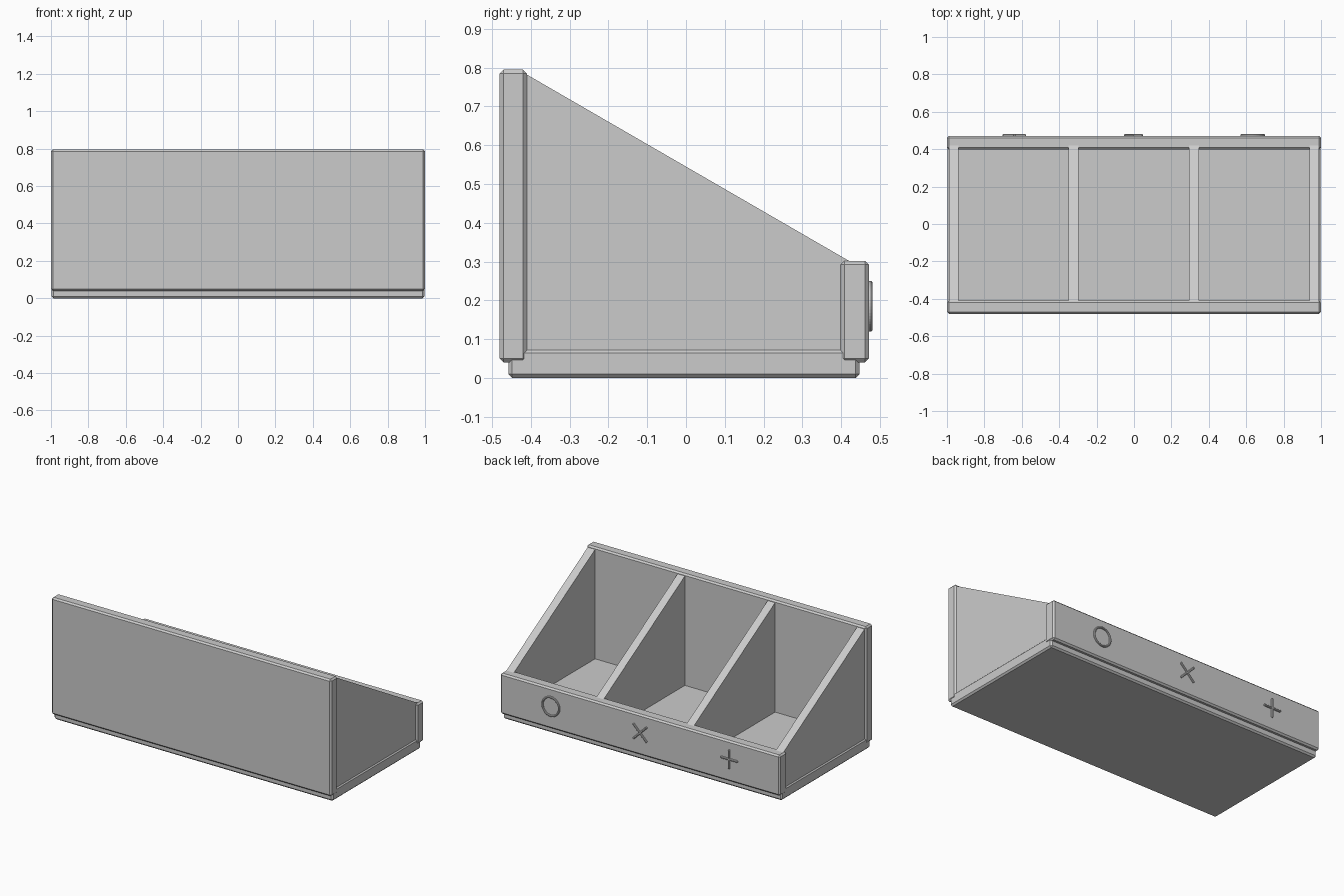
import bpy, bmesh, math
from mathutils import Matrix

if "Cube" in bpy.data.objects:
    bpy.data.objects.remove(bpy.data.objects["Cube"])

grey = bpy.data.materials.new("light_grey")
grey.diffuse_color = (0.6, 0.6, 0.6, 1)
grey.use_nodes = True
grey.node_tree.nodes["Principled BSDF"].inputs["Base Color"].default_value = grey.diffuse_color


def finish(name, bm, bevel=0.0):
    bmesh.ops.recalc_face_normals(bm, faces=bm.faces)
    mesh = bpy.data.meshes.new(name)
    bm.to_mesh(mesh)
    bm.free()
    mesh.materials.append(grey)
    obj = bpy.data.objects.new(name, mesh)
    bpy.context.collection.objects.link(obj)
    if bevel:
        mod = obj.modifiers.new("chamfer", 'BEVEL')
        mod.width = bevel
        mod.segments = 1
    return obj


def box(name, x, y, z, bevel=0.0, roll=0.0):
    """Box from (min, max) ranges, optionally rolled about the y axis."""
    bm = bmesh.new()
    bmesh.ops.create_cube(bm, size=1)
    size = [r[1] - r[0] for r in (x, y, z)]
    mid = [(r[0] + r[1]) / 2 for r in (x, y, z)]
    bm.transform(Matrix.Translation(mid) @ Matrix.Rotation(roll, 4, 'Y')
                 @ Matrix.Diagonal((*size, 1)))
    return finish(name, bm, bevel)


# Tray floor and the two long walls
box("base", (-0.997, 0.997), (-0.458, 0.447), (0.0, 0.075), 0.01)
box("tall_wall", (-1, 1), (-0.48, -0.41), (0.04, 0.795), 0.01)
box("low_wall", (-1, 1), (0.398, 0.471), (0.04, 0.302), 0.01)

# Sloped side panels and dividers share one profile
profile = [(-0.43, 0.05), (0.42, 0.05), (0.42, 0.302), (-0.41, 0.782), (-0.43, 0.782)]
panels = [("side_panel_left", -0.99, -0.937), ("divider_left", -0.35, -0.298),
          ("divider_right", 0.295, 0.347), ("side_panel_right", 0.937, 0.99)]
for name, x0, x1 in panels:
    bm = bmesh.new()
    face = bm.faces.new([bm.verts.new((x0, y, z)) for y, z in profile])
    ext = bmesh.ops.extrude_face_region(bm, geom=[face])
    moved = [v for v in ext["geom"] if isinstance(v, bmesh.types.BMVert)]
    bmesh.ops.translate(bm, verts=moved, vec=(x1 - x0, 0, 0))
    finish(name, bm)

# Raised markers on the low wall: ring, diagonal cross, upright cross
ZC, Y0, Y1 = 0.185, 0.465, 0.48
bm = bmesh.new()
N = 48
section = [(0.054, Y0), (0.054, Y1 - 0.003), (0.057, Y1),
           (0.062, Y1), (0.065, Y1 - 0.003), (0.065, Y0)]
rings = [[bm.verts.new((0.635 + r * math.cos(i * math.tau / N), y,
                        ZC + r * math.sin(i * math.tau / N))) for r, y in section]
         for i in range(N)]
for i in range(N):
    a, b = rings[i], rings[(i + 1) % N]
    for j in range(len(section)):
        k = (j + 1) % len(section)
        bm.faces.new((a[j], a[k], b[k], b[j]))
finish("ring_marker", bm)

for label, cx, half, turn in (("diagonal", -0.003, 0.069, math.pi / 4),
                              ("upright", -0.64, 0.062, 0.0)):
    for i in range(2):
        box(f"{label}_cross_bar_{i + 1}", (cx - half, cx + half), (Y0, Y1),
            (ZC - 0.006, ZC + 0.006), 0.003, turn + i * math.pi / 2)
